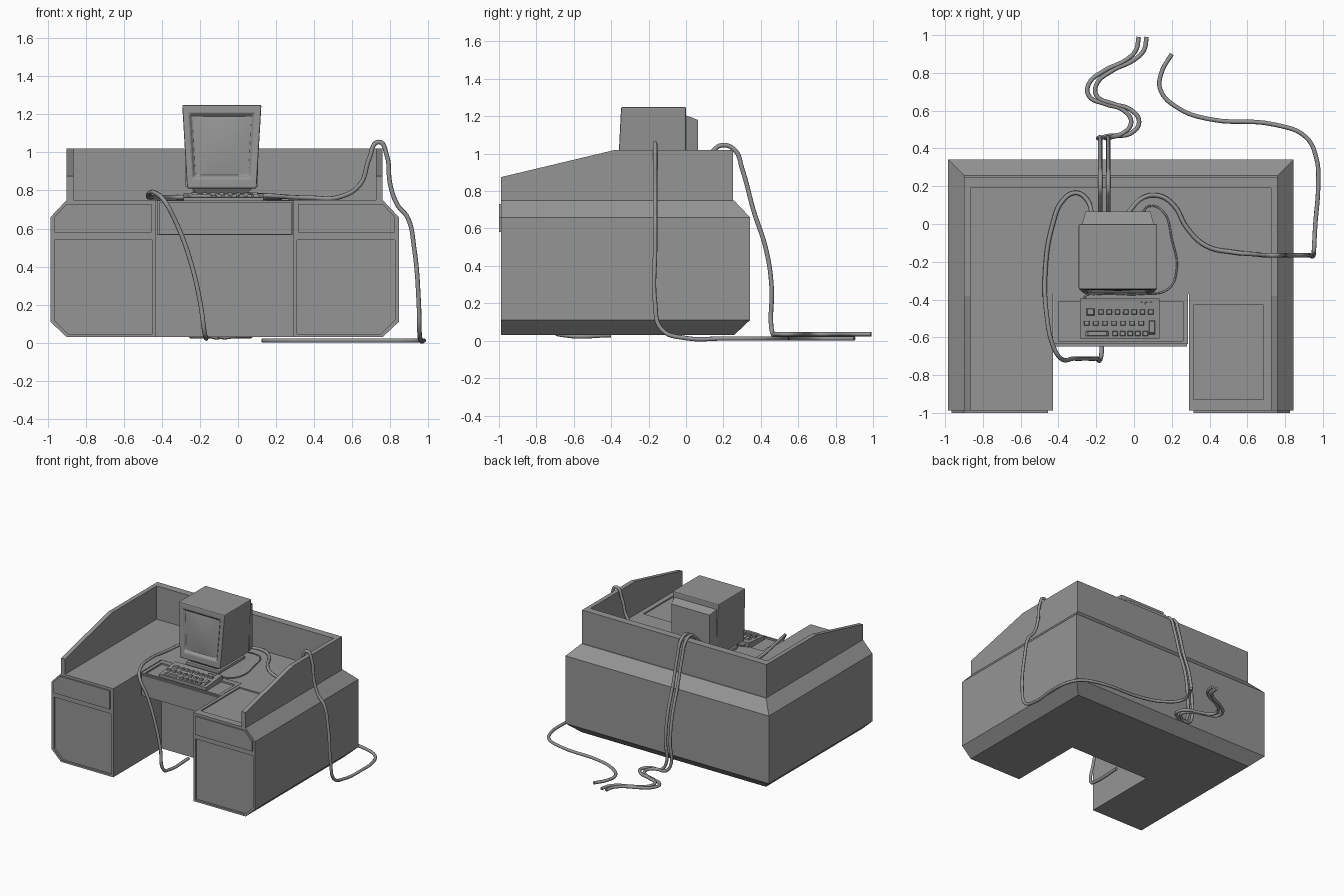
import bpy, bmesh, math
from mathutils import Vector

if "Cube" in bpy.data.objects:
    bpy.data.objects.remove(bpy.data.objects["Cube"])

grey = bpy.data.materials.new("plain grey")
grey.use_nodes = True
grey.diffuse_color = (0.3, 0.3, 0.3, 1)
grey.node_tree.nodes["Principled BSDF"].inputs["Base Color"].default_value = (0.3, 0.3, 0.3, 1)

MID = -0.07      # the desk's own centre line
FRONT = -0.988


def finish(name, bm):
    bmesh.ops.recalc_face_normals(bm, faces=bm.faces)
    mesh = bpy.data.meshes.new(name)
    bm.to_mesh(mesh)
    bm.free()
    mesh.materials.append(grey)
    obj = bpy.data.objects.new(name, mesh)
    bpy.context.collection.objects.link(obj)
    return obj


def activate(obj):
    bpy.ops.object.select_all(action='DESELECT')
    obj.select_set(True)
    bpy.context.view_layer.objects.active = obj


def loft(name, sections):
    """Skin a list of equal-length point rings and cap both ends."""
    bm = bmesh.new()
    rings = [[bm.verts.new(p) for p in ring] for ring in sections]
    for a, b in zip(rings, rings[1:]):
        for i in range(len(a)):
            j = (i + 1) % len(a)
            bm.faces.new((a[i], a[j], b[j], b[i]))
    bm.faces.new(rings[0])
    bm.faces.new(rings[-1])
    return finish(name, bm)


def box(name, x0, x1, y0, y1, z0, z1):
    ring = lambda z: [(x0, y0, z), (x1, y0, z), (x1, y1, z), (x0, y1, z)]
    return loft(name, [ring(z0), ring(z1)])


def front_prism(name, pts, y0, y1):
    return loft(name, [[(x, y, z) for x, z in pts] for y in (y0, y1)])


def cut(obj, cutter):
    mod = obj.modifiers.new("recess", 'BOOLEAN')
    mod.object, mod.operation, mod.solver = cutter, 'DIFFERENCE', 'EXACT'
    activate(obj)
    bpy.ops.object.modifier_apply(modifier=mod.name)
    bpy.data.objects.remove(cutter)


def soften(obj, width):
    mod = obj.modifiers.new("soft edges", 'BEVEL')
    mod.width, mod.segments, mod.limit_method = width, 2, 'ANGLE'


def cable(name, pts, radius=0.012):
    curve = bpy.data.curves.new(name, 'CURVE')
    curve.dimensions = '3D'
    curve.bevel_depth, curve.bevel_resolution, curve.resolution_u = radius, 2, 6
    curve.use_fill_caps = True
    spline = curve.splines.new('BEZIER')
    spline.bezier_points.add(len(pts) - 1)
    for bp, p in zip(spline.bezier_points, pts):
        bp.co = p
        bp.handle_left_type = bp.handle_right_type = 'AUTO'
    curve.materials.append(grey)
    obj = bpy.data.objects.new(name, curve)
    bpy.context.collection.objects.link(obj)
    activate(obj)
    bpy.ops.object.convert(target='MESH')
    bpy.ops.object.shade_smooth_by_angle(angle=math.radians(60))


# U-shaped desk body with bevelled outer sides
def desk_ring(z, inset):
    d, back = 0.915 - inset, 0.342 - inset
    half = [(0.36, -0.37), (0.36, FRONT), (d, FRONT), (d, back)]
    right = [(MID + x, y, z) for x, y in half]
    left = [(MID - x, y, z) for x, y in reversed(half)]
    return right + left


desk = loft("desk_body", [desk_ring(0.03, 0.085), desk_ring(0.11, 0),
                          desk_ring(0.66, 0), desk_ring(0.75, 0.085)])

# Pedestals: recessed doors, raised drawer fronts, side walls
for side, word in ((-1, "right"), (1, "left")):
    X = lambda d: MID + side * d
    door = [(X(0.38), 0.045), (X(0.82), 0.045), (X(0.895), 0.12), (X(0.895), 0.54), (X(0.38), 0.54)]
    cut(desk, front_prism("door_cutter", door, FRONT - 0.05, FRONT + 0.015))
    drawer = [(X(0.385), 0.58), (X(0.895), 0.58), (X(0.895), 0.66), (X(0.83), 0.73), (X(0.385), 0.73)]
    front_prism(word + "_drawer_front", drawer, -1.0, FRONT)
    wall = [(FRONT, 0.75), (0.25, 0.75), (0.25, 1.02), (-0.38, 1.02), (FRONT, 0.875)]
    loft(word + "_side_wall", [[(X(d), y, z) for y, z in wall] for d in (0.795, 0.83)])
cut(desk, box("writing_cutter", 0.315, 0.685, -0.93, -0.43, 0.74, 0.8))
box("back_wall", MID - 0.795, MID + 0.795, 0.19, 0.25, 0.75, 1.02)

# Keyboard tray with a shallow well and a front lip
tray = box("keyboard_tray", MID - 0.355, MID + 0.355, -0.635, -0.37, 0.565, 0.748)
cut(tray, box("tray_cutter", -0.40, 0.26, -0.62, -0.41, 0.735, 0.8))
box("tray_front", MID - 0.345, MID + 0.35, -0.648, -0.635, 0.57, 0.738)

# Keyboard: sloped case, key rows, spacebar, tall key, indicator lights
TILT = 0.1
top_z = lambda y: 0.764 + (y + 0.6) * TILT
case = [(-0.605, 0.735), (-0.395, 0.735), (-0.395, top_z(-0.395)), (-0.605, top_z(-0.605))]
loft("keyboard_case", [[(x, y, z) for y, z in case] for x in (-0.285, 0.135)])


def key(name, x, y, w, d, h=0.012):
    low = top_z(y) - 0.005
    ring = lambda s, z: [(x + i * w * s, y + j * d * s, z)
                         for i, j in ((-.5, -.5), (.5, -.5), (.5, .5), (-.5, .5))]
    loft(name, [ring(1, low), ring(0.75, low + h + 0.005)])


for row, (y, start, count, step) in enumerate(((-0.465, -0.175, 7, 0.044),
                                              (-0.525, -0.25, 7, 0.048),
                                              (-0.58, -0.1, 5, 0.04))):
    for i in range(count):
        key(f"key_{row}_{i}", start + i * step, y, 0.03, 0.028)
key("corner_key", -0.23, -0.465, 0.045, 0.04)
key("spacebar", -0.195, -0.58, 0.13, 0.028)
key("tall_key", 0.095, -0.545, 0.035, 0.08)
for i in range(3):
    key(f"indicator_{i}", 0.04 + i * 0.025, -0.42, 0.014, 0.014, 0.004)

# Monitor: tapered housing whose front steps into a recessed bezel
CX = -0.085


def face_y(z):
    return -0.347 - (1.25 - z) * 0.05


def screen_ring(bottom_half, top_half, z0, z1, push=0.0):
    return [(CX + x, face_y(z) + push, z) for x, z in
            ((-bottom_half, z0), (bottom_half, z0), (top_half, z1), (-top_half, z1))]


rear = [(x, 0.0, z) for x, y, z in screen_ring(0.182, 0.208, 0.81, 1.25)]
housing = loft("monitor_housing", [rear, screen_ring(0.182, 0.208, 0.81, 1.25),
                                   screen_ring(0.152, 0.172, 0.865, 1.205),
                                   screen_ring(0.14, 0.158, 0.88, 1.19, 0.02)])
soften(housing, 0.008)
rear_ring = lambda h, y, z0, z1: [(CX + x, y, z) for x, z in ((-h, z0), (h, z0), (h, z1), (-h, z1))]
loft("monitor_rear", [rear_ring(0.19, 0.0, 0.82, 1.205), rear_ring(0.172, 0.065, 0.83, 1.18)])
soften(box("monitor_foot", CX - 0.15, CX + 0.15, -0.335, 0.0, 0.75, 0.775), 0.006)
loft("monitor_neck", [[(CX + i * w, -0.17 + j * d, z) for i, j in ((-1, -1), (1, -1), (1, 1), (-1, 1))]
                      for z, w, d in ((0.775, 0.12, 0.14), (0.815, 0.165, 0.17))])

# Bulging glass
bm = bmesh.new()
bmesh.ops.create_grid(bm, x_segments=10, y_segments=10, size=1)
for v in bm.verts:
    u, w = v.co.x, v.co.y
    z = 1.035 + w * 0.157
    v.co = Vector((CX + u * (0.15 + w * 0.009), face_y(z) + 0.019 - 0.014 * (1 - u * u) * (1 - w * w), z))
glass = finish("screen_glass", bm)
if glass.data.polygons[0].normal.y > 0:
    glass.data.flip_normals()
activate(glass)
bpy.ops.object.shade_smooth()

# Cable over the left wall and round the floor
cable("side_cable", [(-0.04, 0.05, 0.8), (0.05, 0.14, 0.78), (0.13, 0.15, 0.775), (0.21, 0.1, 0.77),
                     (0.28, -0.02, 0.765), (0.38, -0.115, 0.762), (0.53, -0.15, 0.765), (0.64, -0.16, 0.83),
                     (0.69, -0.165, 0.97), (0.74, -0.165, 1.055), (0.78, -0.165, 0.99), (0.8, -0.165, 0.83),
                     (0.84, -0.165, 0.72), (0.89, -0.165, 0.66), (0.925, -0.165, 0.5), (0.95, -0.165, 0.2),
                     (0.953, -0.13, 0.06), (0.96, 0.0, 0.014), (0.975, 0.2, 0.012), (0.965, 0.35, 0.012),
                     (0.91, 0.46, 0.012), (0.75, 0.525, 0.012), (0.4, 0.555, 0.012), (0.24, 0.61, 0.012),
                     (0.14, 0.71, 0.012), (0.145, 0.8, 0.012), (0.2, 0.9, 0.012)])

# Pair of cables over the back wall
for i, word in enumerate(("first", "second")):
    dx = 0.042 * i
    drop = [(0.05, 0.92), (0.14, 1.01), (0.19, 1.045), (0.26, 1.02), (0.3, 0.92), (0.36, 0.7),
            (0.43, 0.48), (0.458, 0.28), (0.455, 0.08)]
    floor = [(-0.14, 0.465), (-0.06, 0.48), (-0.015, 0.54), (-0.06, 0.605), (-0.15, 0.635), (-0.24, 0.68),
             (-0.24, 0.74), (-0.16, 0.81), (-0.04, 0.87), (0.01, 0.92), (0.025, 0.99)]
    cable(word + "_back_cable", [(-0.178 + dx, y, z) for y, z in drop] +
          [(x + dx, y, 0.035) for x, y in floor])

# Cable draped over the tray into the knee space
cable("front_cable", [(-0.22, 0.04, 0.8), (-0.25, 0.13, 0.77), (-0.31, 0.165, 0.765), (-0.38, 0.12, 0.765),
                      (-0.43, 0.0, 0.765), (-0.47, -0.25, 0.765), (-0.46, -0.5, 0.79), (-0.43, -0.64, 0.785),
                      (-0.39, -0.71, 0.75), (-0.32, -0.712, 0.62), (-0.25, -0.712, 0.43), (-0.2, -0.712, 0.22),
                      (-0.175, -0.705, 0.05), (-0.17, -0.65, 0.03), (-0.165, -0.4, 0.03)])

# Thin keyboard lead
cable("keyboard_lead", [(0.04, 0.05, 0.78), (0.08, 0.095, 0.758), (0.15, 0.07, 0.756), (0.2, -0.08, 0.756),
                        (0.225, -0.25, 0.756), (0.18, -0.345, 0.756), (0.05, -0.37, 0.756),
                        (-0.2, -0.372, 0.756), (-0.26, -0.385, 0.762), (-0.25, -0.41, 0.77)], 0.005)
